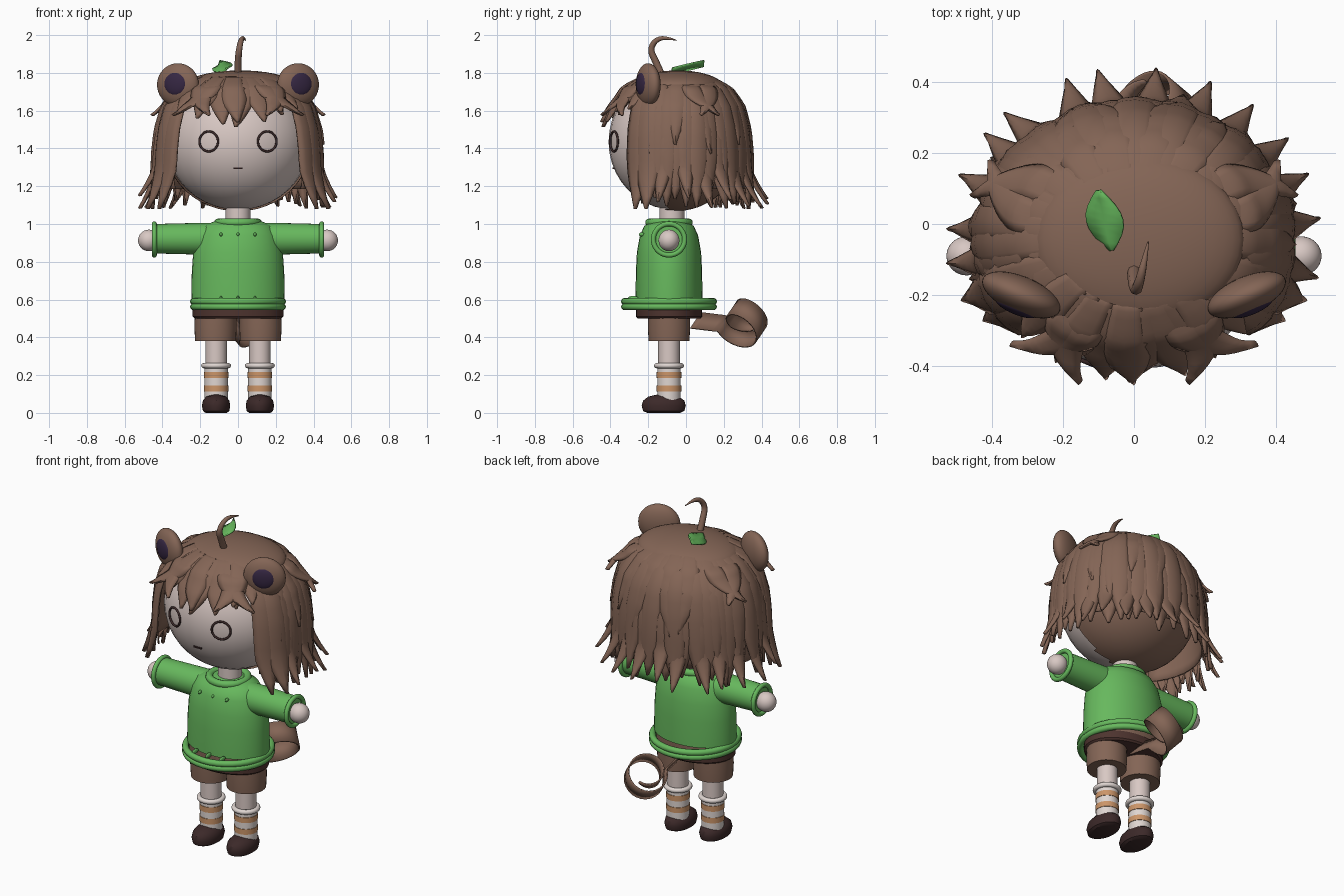
import bpy, bmesh, math, random
from mathutils import Vector

random.seed(4)
if "Cube" in bpy.data.objects:
    bpy.data.objects.remove(bpy.data.objects["Cube"], do_unlink=True)


def material(name, *rgb):
    m = bpy.data.materials.new(name)
    m.use_nodes = True
    m.diffuse_color = (*rgb, 1)
    m.node_tree.nodes["Principled BSDF"].inputs["Base Color"].default_value = (*rgb, 1)
    return m


BROWN = material("hair brown", .23, .13, .092)
SKIN = material("pale skin", .69, .58, .55)
GREEN = material("sweater green", .135, .48, .11)
DARK = material("waistband brown", .075, .034, .028)
SHOE = material("shoe brown", .045, .022, .022)
PURPLE = material("inner ear purple", .036, .02, .055)
ORANGE = material("sock orange", .6, .3, .14)
SOCK = material("sock white", .74, .67, .64)
made = []


def finish(name, bm, mat, thickness=0):
    bmesh.ops.recalc_face_normals(bm, faces=bm.faces)
    mesh = bpy.data.meshes.new(name)
    bm.to_mesh(mesh)
    bm.free()
    mesh.materials.append(mat)
    ob = bpy.data.objects.new(name, mesh)
    bpy.context.collection.objects.link(ob)
    if thickness:
        mod = ob.modifiers.new("thickness", "SOLIDIFY")
        mod.thickness = thickness
        mod.offset = 0
    made.append(ob)
    return ob


def grid(bm, rows, closed=False):
    """Skin a list of equal-length rows of points with quads."""
    vs = [[bm.verts.new(p) for p in row] for row in rows]
    n = len(vs[0])
    for a, b in zip(vs, vs[1:]):
        for j in range(n if closed else n - 1):
            k = (j + 1) % n
            bm.faces.new((a[j], a[k], b[k], b[j]))
    return vs


def lathe(name, profile, loc, mat, sx=1, sy=1, rot=(0, 0, 0), seg=32):
    bm = bmesh.new()
    angles = [2 * math.pi * i / seg for i in range(seg)]
    vs = grid(bm, [[(r * sx * math.cos(a), r * sy * math.sin(a), z) for a in angles]
                   for r, z in profile], True)
    bm.faces.new(vs[0])
    bm.faces.new(vs[-1])
    ob = finish(name, bm, mat)
    ob.location, ob.rotation_euler = loc, rot


def ball(name, loc, scale, mat, rot=(0, 0, 0)):
    bm = bmesh.new()
    bmesh.ops.create_uvsphere(bm, u_segments=32, v_segments=20, radius=1)
    bmesh.ops.scale(bm, vec=scale, verts=bm.verts)
    ob = finish(name, bm, mat)
    ob.location, ob.rotation_euler = loc, rot


def ring(name, loc, major, minor, mat, rot=(0, 0, 0)):
    bm = bmesh.new()
    circle = [2 * math.pi * i / 36 for i in range(37)]
    grid(bm, [[((major + minor * math.cos(b)) * math.cos(a),
                (major + minor * math.cos(b)) * math.sin(a), minor * math.sin(b))
               for b in circle[:-1:3]] for a in circle], True)
    bmesh.ops.remove_doubles(bm, verts=bm.verts, dist=1e-5)
    ob = finish(name, bm, mat)
    ob.location, ob.rotation_euler = loc, rot


def box(name, loc, size, mat):
    bm = bmesh.new()
    bmesh.ops.create_cube(bm, size=1)
    bmesh.ops.scale(bm, vec=size, verts=bm.verts)
    finish(name, bm, mat).location = loc


# Head, with a slightly larger scalp over the back and crown
HEAD = Vector((0, -.06, 1.435))
ball("head", HEAD, (.38, .35, .36), SKIN)
scalp = bmesh.new()
bmesh.ops.create_uvsphere(scalp, u_segments=40, v_segments=24, radius=1)
bmesh.ops.scale(scalp, vec=(.392, .365, .368), verts=scalp.verts)
bmesh.ops.delete(scalp, context="VERTS", geom=[
    v for v in scalp.verts if v.co.y < -.06 and v.co.z < .2])
finish("scalp", scalp, BROWN).location = HEAD


def face_y(x, z):
    return HEAD.y - .35 * math.sqrt(1 - (x / .38) ** 2 - ((z - HEAD.z) / .36) ** 2)


box("mouth", (0, face_y(0, 1.295), 1.295), (.05, .014, .008), SHOE)

# Hair: an outline from crown to tips that every lock follows
OUTLINE = [(.05, 1.795), (.5, 1.775), (.72, 1.72), (.89, 1.62),
           (.97, 1.5), (1, 1.37), (1, 1.23), (.99, 1.08)]


def hair_point(angle, u, out=0):
    f = max(0, min(u, .9999)) * (len(OUTLINE) - 1)
    i = int(f)
    (k0, z0), (k1, z1) = OUTLINE[i], OUTLINE[i + 1]
    k = k0 + (k1 - k0) * (f - i) + out / .4
    return (.433 * k * math.sin(angle), -.048 - .38 * k * math.cos(angle), z0 + (z1 - z0) * (f - i))


def lock(bm, angle, width, u0, u1, flick=.03, lean=0, lift=0, taper=.7):
    rows = []
    for i in range(15):
        t = i / 14
        tip = max(0, (t - taper) / (1 - taper))
        w = width * (1 - .96 * tip ** 1.3)
        rows.append([hair_point(angle + lean * t * t + v * w / 2, u0 + (u1 - u0) * t,
                                min(1, 4 * t) * (lift + .014 * (1 - v * v)) + flick * tip ** 1.5)
                     for v in (-1, -.5, 0, .5, 1)])
    grid(bm, rows)


base = bmesh.new()
grid(base, [[hair_point(math.radians(a), u / 20, -.006) for a in range(52, 309, 8)]
            for u in range(2, 19)])
finish("hair_base", base, BROWN, .008)

back = bmesh.new()
count = 27
for i in range(count):
    a = math.radians(64 + 232 * i / (count - 1))
    lock(back, a, .32, .12, random.uniform(.94, 1), random.choice((.005, .015, .03)),
         random.uniform(-.08, .08), random.choice((0, .005, .01)), random.uniform(.68, .8))
for i in range(12):
    a = math.radians(70 + 220 * i / 11)
    lock(back, a, .4, .12, random.uniform(.65, .9), .004, random.uniform(-.15, .15), .006, .5)
# Sharp flicked tips that stand out along the hem of the hair
for i in range(14):
    a = math.radians(80 + 200 * i / 13)
    lock(back, a, .24, .5, random.uniform(.93, 1), .07 + .03 * abs(math.cos(a)),
         random.uniform(-.06, .06), .004, .62)
finish("back_hair", back, BROWN, .01)

fringe = bmesh.new()
for i in range(10):
    a = math.radians(-50 + 100 / 9 * i)
    lock(fringe, a, .4, .12, .49 + .05 * math.cos(3 * a) + random.uniform(-.02, .02),
         random.uniform(.01, .03), random.uniform(-.15, .15), random.choice((0, .01)), .55)
finish("fringe", fringe, BROWN, .01)

sides = bmesh.new()
tufts = bmesh.new()
for s in (-1, 1):
    lock(sides, s * math.radians(55.5), .34, .12, 1, .04, s * .06, .006, .76)
    lock(sides, s * math.radians(64), .38, .12, 1, .06, s * .08, .01, .74)
    for deg, lean in ((26, .35), (36, -.3), (105, .3), (125, -.3)):
        lock(tufts, s * math.radians(deg), .36, .24, .48, .045, s * lean, .02, .4)
finish("side_locks", sides, BROWN, .012)
finish("hair_tufts", tufts, BROWN, .012)
ball("crown_cap", (.012, -.045, 1.727), (.3, .242, .086), BROWN)

# Curled strand on top
path = [(0, -.13, 1.79, .024), (0, -.16, 1.86, .023), (.005, -.19, 1.92, .021),
        (.015, -.165, 1.972, .018), (.028, -.11, 1.99, .013), (.04, -.05, 1.972, .003)]
curve = bpy.data.curves.new("top_strand", "CURVE")
curve.dimensions, curve.bevel_depth, curve.bevel_resolution = "3D", .8, 2
spline = curve.splines.new("NURBS")
spline.points.add(len(path) - 1)
spline.use_endpoint_u, spline.order_u = True, 3
for p, (x, y, z, r) in zip(spline.points, path):
    p.co, p.radius = (x, y, z, 1), r
curve.materials.append(BROWN)
bpy.context.collection.objects.link(bpy.data.objects.new("top_strand", curve))

# Leaf
leaf = bmesh.new()
grid(leaf, [[(-.1 + .035 * t + v * .052 * math.sin(math.pi * (.03 + .94 * t)),
              .095 - .17 * t, 1.85 - .04 * t + .016 * v)
             for v in (-1, 0, 1)] for t in [i / 8 for i in range(9)]])
finish("leaf", leaf, GREEN, .008)

# Torso, waist and neck
C = -.09
lathe("neck", [(.066, .97), (.066, 1.13)], (0, -.075, 0), SKIN)
lathe("sweater", [(1, .6), (1, .63), (.99, .75), (.96, .85), (.87, .94), (.74, .99), (.5, 1.015)],
      (0, C, 0), GREEN, .247, .177)
ring("collar", (0, C, 1.008), .105, .021, GREEN)
for z in (.59, .562):
    ring("hem_ring", (0, C, z), .236, .018, GREEN)
lathe("shorts_top", [(.97, .54), (.97, .61)], (0, C, 0), BROWN, .24, .175)
lathe("waistband", [(.95, .5), (1, .51), (1, .555)], (0, C, 0), DARK, .24, .175)
for x in (-.09, 0, .09):
    ball("chest_stitch", (x, C - .145, .945), (.008, .015, .01), GREEN)
    ball("hem_stitch", (x, C - .19, .605), (.009, .03, .014), GREEN)

# Paired parts
for s, side in ((-1, "right_"), (1, "left_")):
    turn = (0, s * math.pi / 2, 0)
    lathe(side + "sleeve", [(.085, .1), (.084, .2), (.078, .44)], (0, C, .922), GREEN, rot=turn)
    ring(side + "cuff", (s * .443, C, .918), .083, .013, GREEN, turn)
    ball(side + "hand", (s * .472, C, .913), (.057, .055, .057), SKIN)
    lathe(side + "short_leg", [(.108, .38), (.112, .45), (.11, .53)], (s * .119, C, 0), BROWN)
    x = s * .116
    lathe(side + "leg", [(.057, .06), (.057, .42)], (x, C, 0), SKIN)
    lathe(side + "sock", [(.062, .06), (.062, .25)], (x, C, 0), SOCK)
    for z in (.13, .2):
        lathe(side + "sock_stripe", [(.065, z - .016), (.065, z + .016)], (x, C, 0), ORANGE)
    ring(side + "sock_top", (x, C, .25), .065, .014, SOCK)
    lathe(side + "shoe", [(.75, 0), (.93, .01), (1, .038), (.93, .065), (.7, .086), (.3, .097)],
          (x, -.118, 0), SHOE, .075, .117)
    # Ear with its dark inner disc
    yaw = s * .4
    ear = Vector((s * .318, -.2, 1.737))
    ball(side + "ear", ear, (.118, .052, .114), BROWN, (0, 0, yaw))
    front = Vector((math.sin(yaw), -math.cos(yaw), 0))
    ball(side + "inner_ear", ear + front * .038 + Vector((0, 0, .004)),
         (.063, .02, .061), PURPLE, (0, 0, yaw))
    # Eye outline
    ex = s * .155
    ring(side + "eye_ring", (ex, face_y(ex, 1.437) - .002, 1.437), .053, .006, SHOE,
         (math.pi / 2, 0, s * .39))

# Curled ribbon tail
axis = Vector((-.5, .42, .62)).normalized()
across = axis.cross(Vector((0, 0, 1))).normalized()
upward = across.cross(axis)
start, centre = Vector((.02, .05, .49)), Vector((.05, .315, .49))
spiral = []
for i in range(45):
    a = 3 + i * .2
    r = .12 - .001 * i
    spiral.append(centre + across * r * math.cos(a) + upward * r * math.sin(a) + axis * (i - 22) * .002)
trail = [start.lerp(spiral[0], i / 5) for i in range(5)] + spiral
tail = bmesh.new()
grid(tail, [[p - axis * w, p + axis * w] for p, w in
            ((p, .06 if i < 38 else .06 * (51 - i) / 13) for i, p in enumerate(trail))])
finish("tail", tail, BROWN, .008)

# Smooth shading with sharp creases kept
bpy.ops.object.select_all(action="DESELECT")
for ob in made:
    ob.select_set(True)
bpy.context.view_layer.objects.active = made[0]
bpy.ops.object.shade_smooth_by_angle(angle=math.radians(35))
